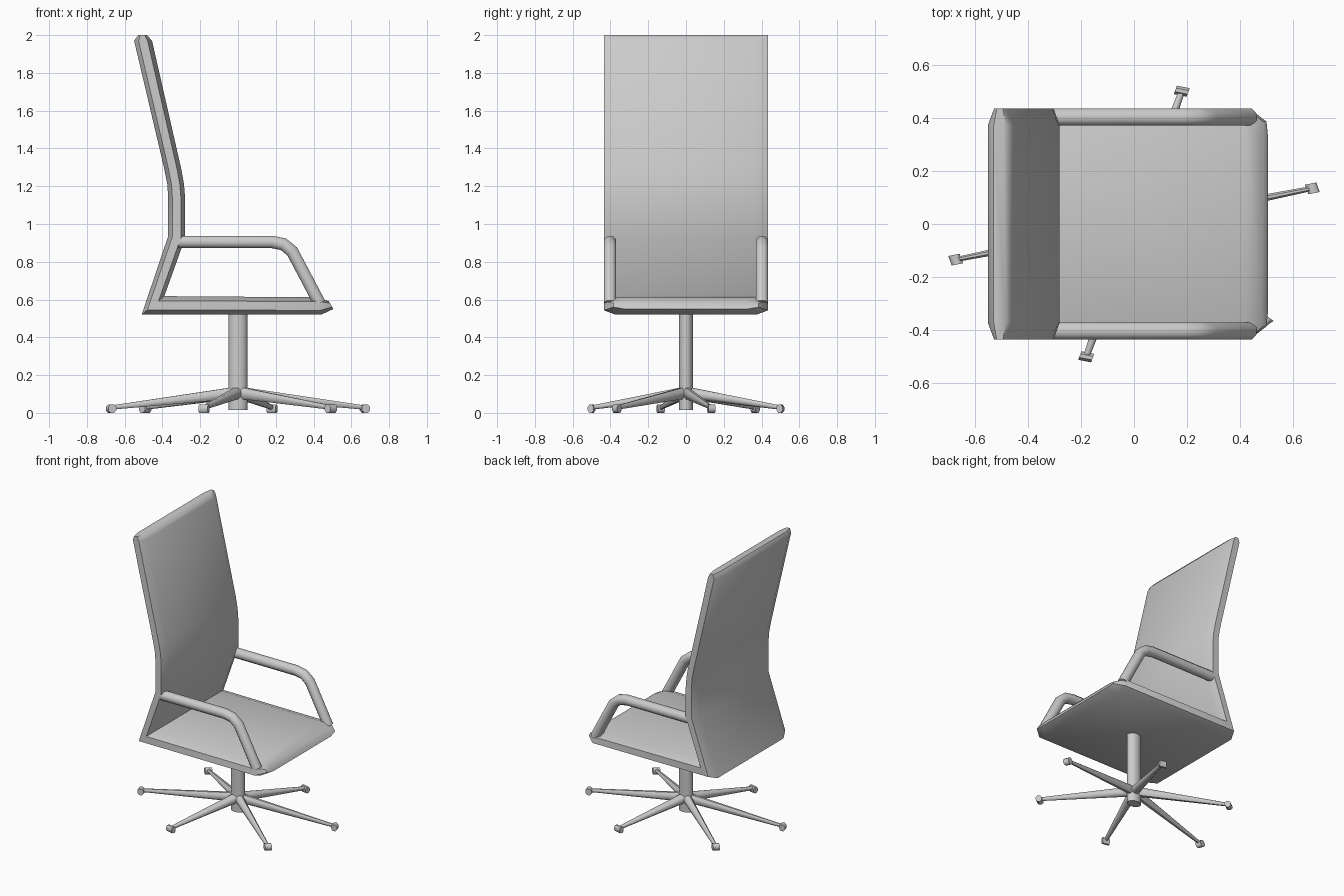
import bpy, bmesh, math
from mathutils import Vector, Matrix

if "Cube" in bpy.data.objects:
    bpy.data.objects.remove(bpy.data.objects["Cube"])

YS = 0.745  # the whole base is squashed in depth


def finish(name, bm, angle=50):
    bmesh.ops.recalc_face_normals(bm, faces=bm.faces[:])
    me = bpy.data.meshes.new(name)
    bm.to_mesh(me)
    bm.free()
    ob = bpy.data.objects.new(name, me)
    bpy.context.collection.objects.link(ob)
    bpy.ops.object.select_all(action='DESELECT')
    ob.select_set(True)
    bpy.context.view_layer.objects.active = ob
    bpy.ops.object.shade_smooth_by_angle(angle=math.radians(angle))
    return ob


def loft(name, rings, angle=50):
    bm = bmesh.new()
    loops = [[bm.verts.new(p) for p in r] for r in rings]
    n = len(loops[0])
    for a, b in zip(loops, loops[1:]):
        for i in range(n):
            j = (i + 1) % n
            bm.faces.new((a[i], a[j], b[j], b[i]))
    bm.faces.new(loops[0])
    bm.faces.new(loops[-1])
    return finish(name, bm, angle)


# Seat and back: one padded shell, (outer x, z), (inner x, z), half width
stations = [
    ((-0.528, 2.0), (-0.482, 2.0), 0.435),
    ((-0.55, 1.97), (-0.455, 1.97), 0.435),
    ((-0.39, 1.29), (-0.30, 1.29), 0.435),
    ((-0.374, 1.21), (-0.286, 1.21), 0.435),
    ((-0.37, 1.14), (-0.28, 1.14), 0.435),
    ((-0.37, 0.935), (-0.28, 0.925), 0.435),
    ((-0.51, 0.52), (-0.39, 0.618), 0.435),
    ((0.44, 0.52), (0.42, 0.612), 0.435),
    ((0.505, 0.55), (0.48, 0.592), 0.385),
]
rings = []
for o, i, h in stations:
    o, i = Vector(o), Vector(i)
    e = h - 0.063
    section = [(0, -e), (0, e), (0.25, h), (0.75, h),
               (1, e), (1, -e), (0.75, -h), (0.25, -h)]
    ring = []
    for t, y in section:
        p = o.lerp(i, t)
        ring.append((p.x, y, p.y))
    rings.append(ring)
loft("seat_and_back", rings)

# Armrests: eight-sided tube swept along a bent path
path = [Vector(p) for p in ((-0.33, 0.905), (0.18, 0.905), (0.24, 0.893),
                            (0.287, 0.855), (0.432, 0.58))]
R = 0.0325 / math.cos(math.pi / 8)
for side, label in ((-1, "front"), (1, "rear")):
    rings = []
    for k, p in enumerate(path):
        d0 = (p - path[k - 1]).normalized() if k else (path[1] - p).normalized()
        d1 = (path[k + 1] - p).normalized() if k < len(path) - 1 else d0
        t = (d0 + d1).normalized()
        n = Vector((-t.y, t.x)) / t.dot(d0)
        ring = []
        for s in range(8):
            a = math.pi / 8 + s * math.pi / 4
            q = p + n * (R * math.sin(a))
            ring.append((q.x, side * 0.4025 + R * math.cos(a), q.y))
        rings.append(ring)
    loft("armrest_" + label, rings)

# Pedestal column
bm = bmesh.new()
bmesh.ops.create_cone(bm, cap_ends=True, segments=16, radius1=0.05, radius2=0.05,
                      depth=0.53, matrix=Matrix.Translation((0, 0, 0.28)))
bmesh.ops.scale(bm, vec=(1, YS, 1), verts=bm.verts[:])
finish("column", bm)

# Six tapered legs, each with a small roller foot
for k in range(6):
    turn = Matrix.Rotation(math.radians(15 + 60 * k), 4, 'Z')
    squash = Matrix.Diagonal((1, YS, 1, 1))
    rings = []
    for r, z, w, h in ((0.0, 0.108, 0.034, 0.034), (0.695, 0.028, 0.013, 0.012)):
        rings.append([squash @ turn @ Vector((r, w * math.cos(a), z + h * math.sin(a)))
                      for a in (math.pi / 8 + s * math.pi / 4 for s in range(8))])
    loft("leg_%d" % (k + 1), rings)
    bm = bmesh.new()
    bmesh.ops.create_cone(bm, cap_ends=True, segments=8, radius1=0.024, radius2=0.024,
                          depth=0.05,
                          matrix=squash @ turn @ Matrix.Translation((0.695, 0, 0.0222))
                          @ Matrix.Rotation(math.pi / 2, 4, 'X')
                          @ Matrix.Rotation(math.pi / 8, 4, 'Z'))
    finish("foot_%d" % (k + 1), bm)
